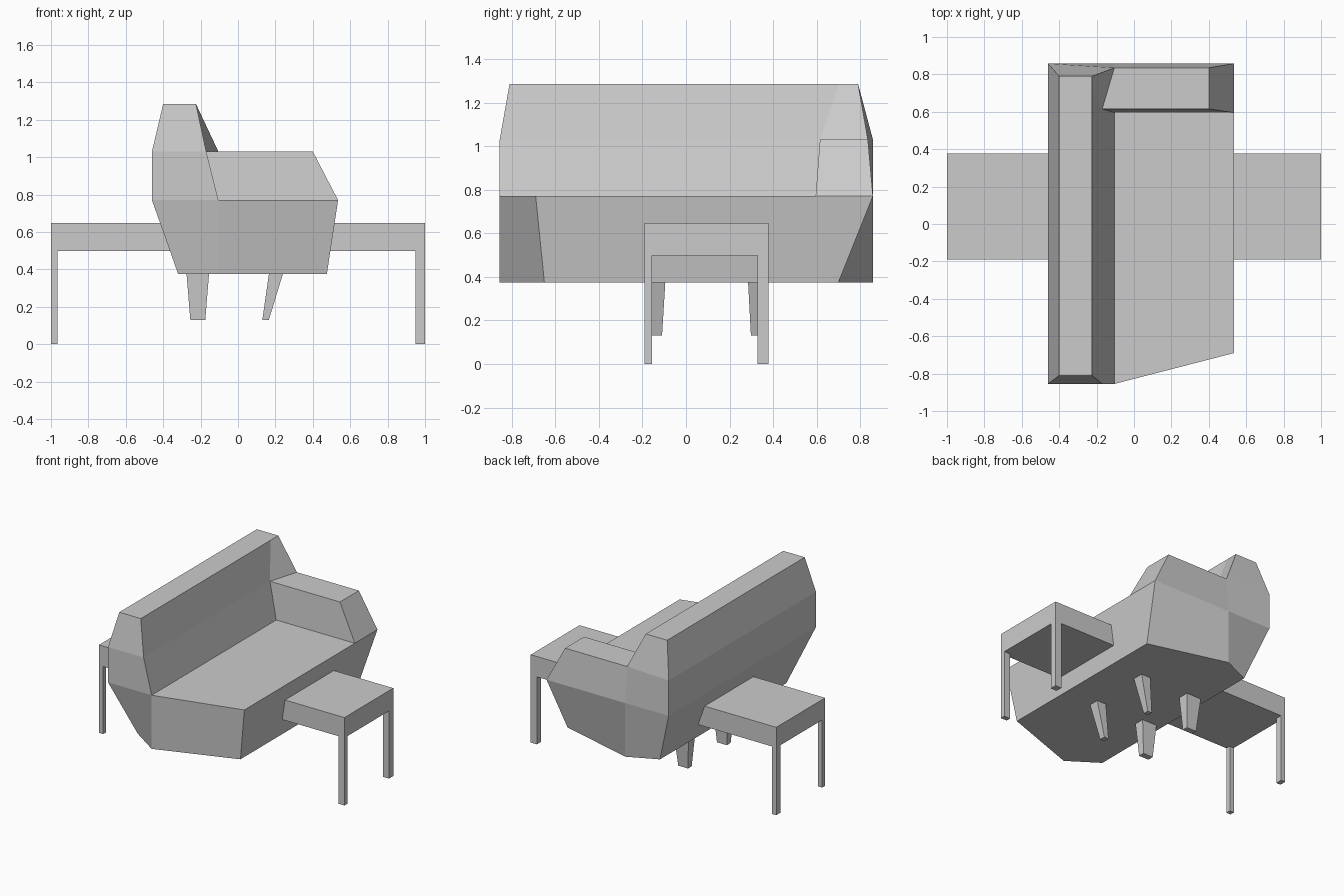
import bpy, bmesh

if "Cube" in bpy.data.objects:
    bpy.data.objects.remove(bpy.data.objects["Cube"])


def loft(bm, rings, bottom=False, top=True, skip=()):
    """Join stacked (z, outline) rings; skip lists hidden (level, side) walls."""
    loops = [[bm.verts.new((x, y, z)) for x, y in pts] for z, pts in rings]
    n = len(loops[0])
    for lv, (a, b) in enumerate(zip(loops, loops[1:])):
        for i in range(n):
            if (lv, i) not in skip:
                j = (i + 1) % n
                bm.faces.new((a[i], a[j], b[j], b[i]))
    if bottom:
        bm.faces.new(loops[0][::-1])
    if top:
        bm.faces.new(loops[-1])


def finish(name, bm):
    bmesh.ops.remove_doubles(bm, verts=bm.verts, dist=0.0005)
    mesh = bpy.data.meshes.new(name)
    bm.to_mesh(mesh)
    bm.free()
    ob = bpy.data.objects.new(name, mesh)
    bpy.context.collection.objects.link(ob)
    return ob


def rect(x0, x1, y0, y1):
    return [(x0, y0), (x1, y0), (x1, y1), (x0, y1)]


def block(name, z0, low, z1, high):
    bm = bmesh.new()
    loft(bm, [(z0, rect(*low)), (z1, rect(*high))], bottom=True)
    finish(name, bm)


Z0, Z1, Z2, Z3 = 0.375, 0.77, 1.03, 1.285

# sofa base, tapering down to a six-sided underside
bm = bmesh.new()
loft(bm, [
    (Z0, [(-.32, -.71), (-.105, -.855), (.475, -.65), (.475, .70), (-.105, .858), (-.32, .76)]),
    (Z1, [(-.46, -.855), (-.105, -.855), (.535, -.69), (.535, .858), (-.105, .858), (-.46, .858)]),
], bottom=True, top=False)
finish("sofa_base", bm)

# seat surface
bm = bmesh.new()
bm.faces.new([bm.verts.new((x, y, Z1)) for x, y in
              [(-.105, -.855), (.535, -.69), (.535, .595), (-.105, .595)]])
finish("seat", bm)

# backrest, running the whole length
bm = bmesh.new()
loft(bm, [
    (Z1, [(-.46, -.855), (-.105, -.855), (-.105, .595), (-.105, .858), (-.46, .858)]),
    (Z2, [(-.46, -.855), (-.17, -.855), (-.17, .615), (-.105, .835), (-.46, .858)]),
    (Z3, [(-.40, -.81), (-.225, -.81), (-.225, .70), (-.225, .79), (-.40, .79)]),
], skip={(0, 2)})
finish("backrest", bm)

# single armrest, open where it joins the backrest
bm = bmesh.new()
loft(bm, [
    (Z1, rect(-.105, .535, .595, .858)),
    (Z2, [(-.17, .615), (.40, .615), (.40, .835), (-.105, .835)]),
], skip={(0, 3)})
finish("armrest", bm)

# tapered sofa feet
for label, (t0, t1), (b0, b1) in [("left", (-.275, -.155), (-.255, -.175)),
                                  ("right", (.165, .24), (.13, .165))]:
    for end, ty, by in [("front", (-.17, -.095), (-.155, -.11)),
                        ("rear", (.285, .365), (.298, .34))]:
        block(f"sofa_foot_{label}_{end}", 0.13, (b0, b1, *by), Z0, (t0, t1, *ty))

# side tables: top board running into the sofa, two outer legs
Y0, Y1, TZ = -.19, .378, 0.497
for label, board, leg in [("left", (-1, -.36), (-1, -.965)),
                          ("right", (.49, 1), (.95, 1))]:
    r = (*board, Y0, Y1)
    block(f"table_top_{label}", TZ, r, 0.647, r)
    for end, ys in [("front", (Y0, -.155)), ("rear", (.328, Y1))]:
        r = (*leg, *ys)
        block(f"table_leg_{label}_{end}", 0, r, TZ, r)
